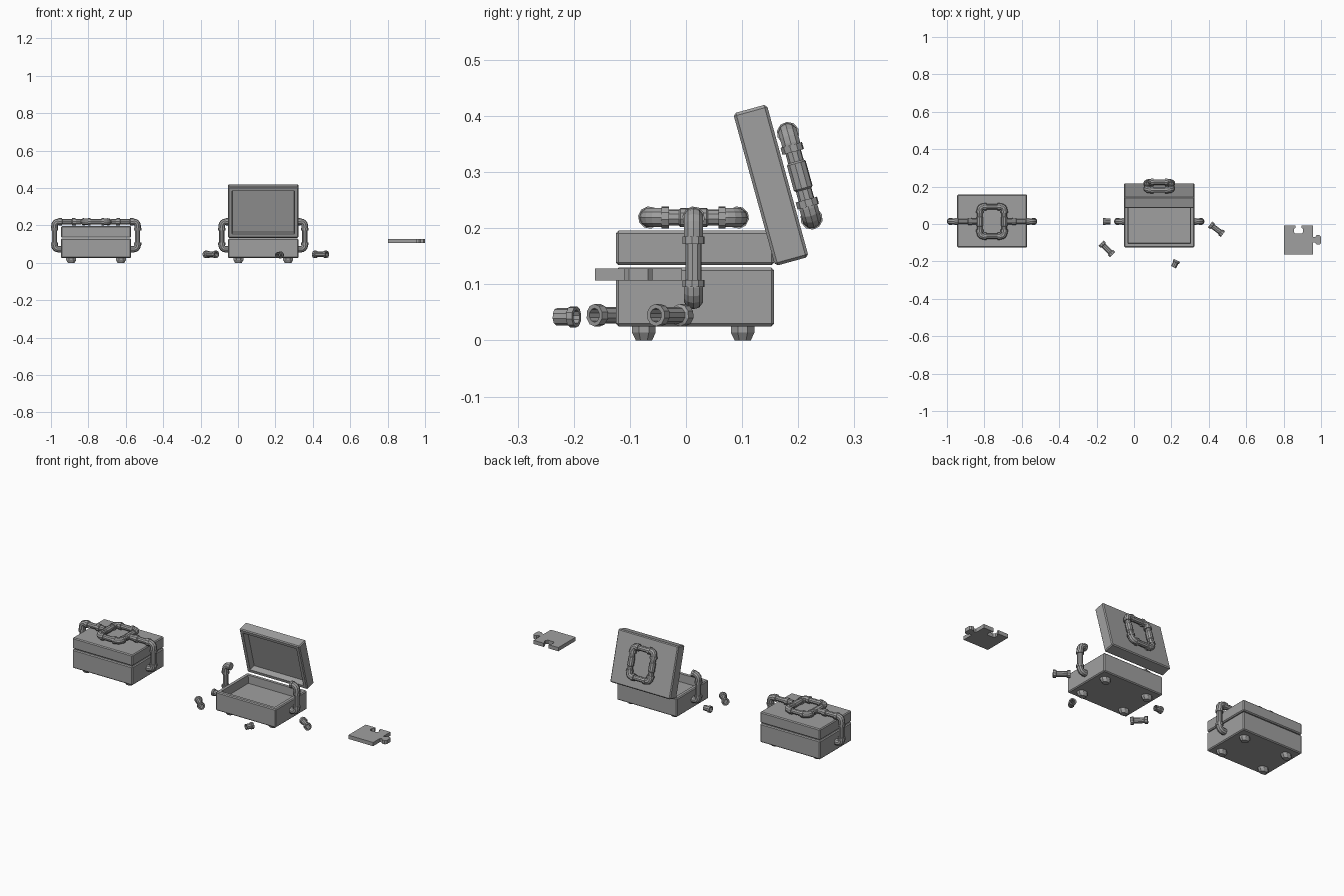
import bpy, bmesh, math
from mathutils import Matrix, Vector

cube = bpy.data.objects.get("Cube")
if cube:
    bpy.data.objects.remove(cube)

mat = bpy.data.materials.new("plain_grey")
mat.use_nodes = True
GREY = (0.35, 0.35, 0.35, 1)
mat.diffuse_color = GREY
mat.node_tree.nodes["Principled BSDF"].inputs["Base Color"].default_value = GREY

SIDES = 10
X, Y, Z = Vector((1, 0, 0)), Vector((0, 1, 0)), Vector((0, 0, 1))
PIPE, BEND, COLLAR = 0.0145, 0.0175, 0.02
AXIS_Y, PIPE_Z = 0.0135, 0.219


def finish(name, bm, matrix):
    bmesh.ops.recalc_face_normals(bm, faces=bm.faces)
    mesh = bpy.data.meshes.new(name)
    bm.to_mesh(mesh)
    bm.free()
    mesh.materials.append(mat)
    obj = bpy.data.objects.new(name, mesh)
    obj.matrix_world = matrix
    bpy.context.collection.objects.link(obj)
    return obj


def sweep(bm, rings, loop=False):
    """Skin rings given as (centre, u, v, radius)."""
    loops = []
    for c, u, v, r in rings:
        angles = [math.tau * (i + 0.5) / SIDES for i in range(SIDES)]
        loops.append([bm.verts.new(c + r * (u * math.cos(a) + v * math.sin(a))) for a in angles])
    pairs = list(zip(loops, loops[1:]))
    if loop:
        pairs.append((loops[-1], loops[0]))
    else:
        bm.faces.new(loops[0])
        bm.faces.new(loops[-1])
    for p, q in pairs:
        for i in range(SIDES):
            j = (i + 1) % SIDES
            bm.faces.new((p[i], p[j], q[j], q[i]))


def lathe(bm, start, axis, profile, loop=False):
    """Turn (distance, radius) pairs around an axis."""
    axis = axis.normalized()
    u = axis.orthogonal().normalized()
    v = axis.cross(u)
    sweep(bm, [(start + axis * d, u, v, r) for d, r in profile], loop)


def collar(bm, start, axis, length=0.013):
    lathe(bm, start, axis, [(0, COLLAR), (length, COLLAR)])


def elbow(name, corner, a, b, len_a, len_b, matrix, collars=(True, True), bend=0.02):
    bm = bmesh.new()
    n = a.cross(b).normalized()
    path = [(corner + a * len_a, -a)]
    centre = corner + (a + b) * bend
    for i in range(5):
        t = math.pi / 2 * i / 4
        path.append((centre - b * bend * math.cos(t) - a * bend * math.sin(t),
                     b * math.sin(t) - a * math.cos(t)))
    path.append((corner + b * len_b, b))
    sweep(bm, [(p, n, t.cross(n), BEND) for p, t in path])
    for d, length, wanted in ((a, len_a, collars[0]), (b, len_b, collars[1])):
        if wanted:
            collar(bm, corner + d * (length - 0.006), d)
    finish(name, bm, matrix)


def straight_pipe(name, centre, axis, matrix):
    """Hollow pipe with a collar at each end."""
    bm = bmesh.new()
    h = 0.043
    lathe(bm, centre, axis, [(-h, COLLAR), (0.015 - h, COLLAR), (0.018 - h, PIPE),
                             (h - 0.018, PIPE), (h - 0.015, COLLAR), (h, COLLAR),
                             (h, 0.0125), (-h, 0.0125)], loop=True)
    finish(name, bm, matrix)


def connector(name, centre, axis, matrix):
    """Short hollow stub with a collar at its leading end."""
    bm = bmesh.new()
    h = 0.02
    lathe(bm, centre, axis, [(-h, 0.0155), (h - 0.013, 0.0155), (h - 0.012, 0.019), (h, 0.019),
                             (h, 0.0125), (-h, 0.0125)], loop=True)
    finish(name, bm, matrix)


def tray(name, z0, z1, open_dir, depth, matrix):
    """Bevelled box, hollowed from its top (+1) or bottom (-1)."""
    bm = bmesh.new()
    size = Matrix.Diagonal((0.375, 0.282, z1 - z0, 1))
    bmesh.ops.create_cube(bm, size=1, matrix=Matrix.Translation((0, 0.016, (z0 + z1) / 2)) @ size)
    bmesh.ops.bevel(bm, geom=bm.edges[:], offset=0.005, segments=1, affect='EDGES')
    bm.normal_update()
    mouth = max(bm.faces, key=lambda f: f.calc_center_median().z * open_dir)
    bmesh.ops.inset_region(bm, faces=[mouth], thickness=0.023)
    bmesh.ops.inset_region(bm, faces=[mouth], thickness=0.003, depth=-depth)
    finish(name, bm, matrix)


def handle_ring(prefix, matrix):
    """Rectangular loop of pipes lying above the lid."""
    hx, hy = 0.065, 0.079
    c = Vector((0, AXIS_Y, PIPE_Z))
    for sx in (-1, 1):
        for sy in (-1, 1):
            elbow(prefix + "_ring_elbow", c + X * sx * hx + Y * sy * hy, -X * sx, -Y * sy,
                  0.028, 0.028, matrix, bend=0.018)
        bm = bmesh.new()
        lathe(bm, c + X * sx * hx, Y, [(-0.055, PIPE), (-0.026, PIPE), (-0.023, BEND),
                                       (0.023, BEND), (0.026, PIPE), (0.055, PIPE)])
        finish(prefix + "_ring_long_pipe", bm, matrix)
        bm = bmesh.new()
        lathe(bm, c + Y * sx * hy, X, [(-0.045, PIPE), (0.045, PIPE)])
        finish(prefix + "_ring_short_pipe", bm, matrix)


def chest(prefix, x, lid_angle):
    base = Matrix.Translation((x, 0, 0))
    hinge = Matrix.Translation((0, 0.157, 0.132))
    lid = base @ hinge @ Matrix.Rotation(lid_angle, 4, 'X') @ hinge.inverted()
    tray(prefix + "_body", 0.025, 0.13, 1, 0.045, base)
    tray(prefix + "_lid", 0.134, 0.196, -1, 0.035, lid)
    handle_ring(prefix, lid)
    for side in (-1, 1):
        # Side pipe: lower elbow, upright, upper elbow
        low = Vector((side * 0.222, AXIS_Y, 0.073))
        high = Vector((side * 0.222, AXIS_Y, PIPE_Z))
        inward = -X * side
        elbow(prefix + "_lower_elbow", low, inward, Z, 0.04, 0.028, base, (False, True))
        elbow(prefix + "_upper_elbow", high, inward, -Z, 0.028, 0.04, base)
        bm = bmesh.new()
        lathe(bm, low + Z * 0.02, Z, [(0, PIPE), (0.1, PIPE)])
        finish(prefix + "_upright_pipe", bm, base)
        # Feet: tapered blocks with cut corners
        for y in (-0.075, 0.101):
            bm = bmesh.new()
            bmesh.ops.create_cone(bm, cap_ends=True, segments=8, radius1=0.0195, radius2=0.0285,
                                  depth=0.014, matrix=Matrix.Translation((0, 0, 0.007))
                                  @ Matrix.Rotation(math.pi / 8, 4, 'Z'))
            top = max(bm.faces, key=lambda f: f.calc_center_median().z)
            up = bmesh.ops.extrude_face_region(bm, geom=[top])["geom"]
            bmesh.ops.translate(bm, vec=Z * 0.013,
                                verts=[g for g in up if isinstance(g, bmesh.types.BMVert)])
            bmesh.ops.scale(bm, vec=(1, 0.8, 1), verts=bm.verts)
            finish(prefix + "_foot", bm, base @ Matrix.Translation((side * 0.133, y, 0)))
    return base


# Closed chest with its side pipes joined to the ring
closed = chest("closed_chest", -0.759, 0)
for side in (-1, 1):
    straight_pipe("joined_pipe", Vector((side * 0.155, AXIS_Y, PIPE_Z)), X, closed)
    connector("joined_connector", Vector((side * 0.1, AXIS_Y, PIPE_Z)), X * side, closed)

# Open chest with its joining pipes scattered around
chest("open_chest", 0.135, math.radians(-74.6))
here = Matrix.Identity(4)
straight_pipe("loose_pipe", Vector((-0.145, -0.133, 0.045)), Vector((1, -1, 0)), here)
straight_pipe("loose_pipe", Vector((0.441, -0.028, 0.045)), Vector((0.8, -0.6, 0)), here)
connector("loose_connector", Vector((0.22, -0.213, 0.042)), Vector((0.45, 0.9, 0)), here)
connector("loose_connector", Vector((-0.145, 0.013, 0.045)), -X, here)


# Puzzle piece: square with a tab on one side and a socket on the back
def knob(step):
    return [(-0.015, 0), (-0.015, 0.012), (-0.025, 0.019), (-0.025, 0.035), (-0.017, 0.043),
            (0.017, 0.043), (0.025, 0.035), (0.025, 0.019), (0.015, 0.012), (0.015, 0)][::step]


h = 0.0775
outline = [(-h, -h), (h, -h)]
outline += [(h + d, w) for w, d in knob(1)]
outline += [(h, h)]
outline += [(w, h - d) for w, d in knob(-1)]
outline += [(-h, h)]
bm = bmesh.new()
face = bm.faces.new([bm.verts.new((x, y, 0)) for x, y in outline])
up = bmesh.ops.extrude_face_region(bm, geom=[face])["geom"]
bmesh.ops.translate(bm, vec=Z * 0.021, verts=[g for g in up if isinstance(g, bmesh.types.BMVert)])
finish("puzzle_piece", bm, Matrix.Translation((0.8795, -0.085, 0.107)))
